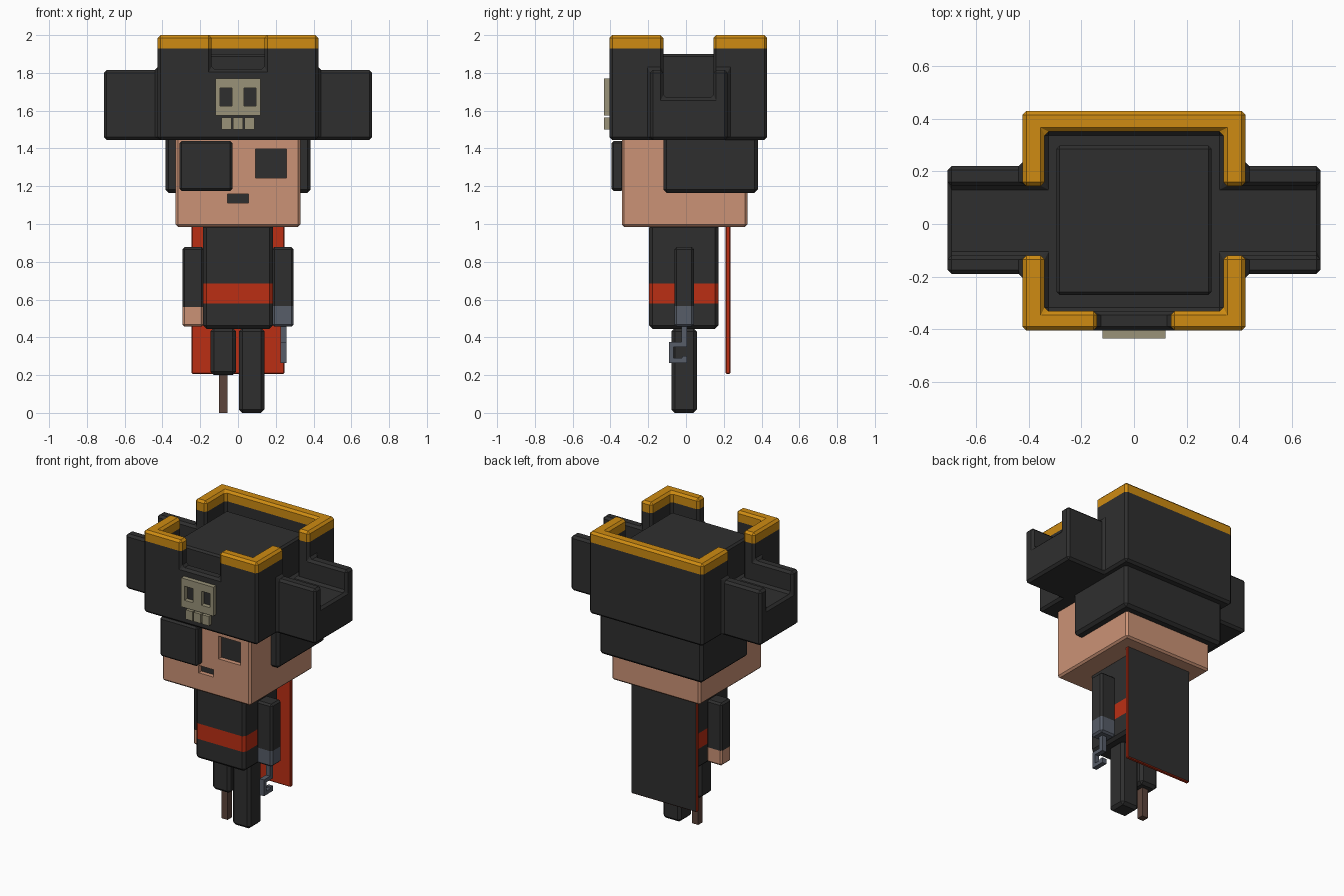
import bpy, bmesh, math
from mathutils import Vector

if "Cube" in bpy.data.objects:
    bpy.data.objects.remove(bpy.data.objects["Cube"])


def material(name, r, g, b):
    m = bpy.data.materials.new(name)
    m.diffuse_color = (r, g, b, 1)
    m.use_nodes = True
    m.node_tree.nodes["Principled BSDF"].inputs["Base Color"].default_value = m.diffuse_color
    return m


DARK = material("charcoal", 0.028, 0.028, 0.028)
SKIN = material("skin", 0.60, 0.29, 0.18)
GOLD = material("gold", 0.62, 0.26, 0.006)
RED = material("red", 0.50, 0.028, 0.007)
BONE = material("bone", 0.32, 0.29, 0.19)
STEEL = material("steel", 0.095, 0.11, 0.14)
WOOD = material("dark_wood", 0.11, 0.06, 0.045)


def edit(ob, fn):
    bm = bmesh.new()
    bm.from_mesh(ob.data)
    fn(bm)
    bm.to_mesh(ob.data)
    bm.free()


def bevel(ob, width):
    def fn(bm):
        bmesh.ops.dissolve_limit(bm, angle_limit=math.radians(1), verts=bm.verts, edges=bm.edges)
        sharp = [e for e in bm.edges if e.calc_face_angle(0) > 0.5]
        bmesh.ops.bevel(bm, geom=sharp, offset=width, segments=1, profile=0.5,
                        affect='EDGES', clamp_overlap=True)
    edit(ob, fn)


def boxes(name, mat, spans, width=0.0):
    """One object made of boxes, each given as (x0, x1, y0, y1, z0, z1)."""
    bm = bmesh.new()
    for x0, x1, y0, y1, z0, z1 in spans:
        for v in bmesh.ops.create_cube(bm, size=1)["verts"]:
            v.co = Vector((x0 if v.co.x < 0 else x1, y0 if v.co.y < 0 else y1, z0 if v.co.z < 0 else z1))
    me = bpy.data.meshes.new(name)
    bm.to_mesh(me)
    bm.free()
    me.materials.append(mat)
    ob = bpy.data.objects.new(name, me)
    bpy.context.collection.objects.link(ob)
    if width:
        bevel(ob, width)
    return ob


def boolean(ob, span, op='DIFFERENCE'):
    cutter = boxes("cutter", ob.data.materials[0], [span])
    mod = ob.modifiers.new("cut", 'BOOLEAN')
    mod.operation, mod.object, mod.solver = op, cutter, 'EXACT'
    bpy.context.view_layer.objects.active = ob
    bpy.ops.object.modifier_apply(modifier=mod.name)
    bpy.data.objects.remove(cutter)


def paint(ob, mat, rule, cuts=()):
    """Slice at the given heights, then colour the faces that meet the rule."""
    ob.data.materials.append(mat)
    slot = len(ob.data.materials) - 1

    def fn(bm):
        for z in cuts:
            bmesh.ops.bisect_plane(bm, geom=bm.verts[:] + bm.edges[:] + bm.faces[:],
                                   plane_co=(0, 0, z), plane_no=(0, 0, 1))
        bm.normal_update()
        for f in bm.faces:
            if rule(f.calc_center_median(), f.normal):
                f.material_index = slot
    edit(ob, fn)


# Head with recessed eye and mouth
head = boxes("head", SKIN, [(-0.33, 0.33, -0.34, 0.325, 0.985, 1.5)], 0.012)
boolean(head, (0.093, 0.257, -0.5, -0.31, 1.243, 1.397))
boolean(head, (-0.055, 0.055, -0.5, -0.31, 1.11, 1.16))
paint(head, DARK, lambda c, n: n.y < -0.9 and -0.33 < c.y < -0.2)
boxes("hair", DARK, [(-0.385, 0.385, -0.12, 0.38, 1.165, 1.5)], 0.018)
boxes("eye_patch", DARK, [(-0.31, -0.03, -0.395, -0.33, 1.175, 1.44)], 0.012)

# Hat: body and side brims, hollowed, with notches at the sides and front
hat = boxes("hat", DARK, [(-0.425, 0.425, -0.405, 0.43, 1.445, 2.0)])
boolean(hat, (-0.71, 0.71, -0.19, 0.22, 1.445, 1.815), 'UNION')
boolean(hat, (-0.34, 0.34, -0.332, 0.352, 1.67, 2.3))
boolean(hat, (-0.9, 0.9, -0.12, 0.145, 1.67, 2.3))
boolean(hat, (-0.14, 0.14, -0.6, -0.2, 1.82, 2.3))
bevel(hat, 0.015)
paint(hat, GOLD, lambda c, n: c.z > 1.93, [1.93])
boxes("hat_crown", DARK, [(-0.295, 0.295, -0.27, 0.298, 1.6, 1.9)], 0.012)

# Skull badge
badge = boxes("badge_skull", BONE, [(-0.12, 0.12, -0.435, -0.4, 1.575, 1.77)])
for s in (-1, 1):
    boolean(badge, (s * 0.0625 - 0.032, s * 0.0625 + 0.032, -0.5, -0.38, 1.625, 1.72))
boxes("badge_teeth", BONE, [(x - 0.026, x + 0.026, -0.435, -0.4, 1.5, 1.563) for x in (-0.061, 0, 0.061)])

# Torso with belt
torso = boxes("torso", DARK, [(-0.185, 0.185, -0.195, 0.172, 0.445, 1.0)], 0.018)
paint(torso, RED, lambda c, n: 0.58 < c.z < 0.685 and abs(n.z) < 0.5, [0.58, 0.685])

# Arms: bare hand on one side, hook on the other
for s, name, mat, z in ((-1, "hand_arm", SKIN, 0.56), (1, "hook_arm", STEEL, 0.565)):
    x = sorted((s * 0.18, s * 0.295))
    arm = boxes(name, DARK, [(x[0], x[1], -0.062, 0.042, 0.457, 0.878)], 0.012)
    paint(arm, mat, lambda c, n: c.z < z, [z])
boxes("hook", STEEL, [(0.225, 0.257, y0, y1, z0, z1) for y0, y1, z0, z1 in (
    (-0.025, 0.005, 0.35, 0.47), (-0.09, -0.025, 0.35, 0.375), (-0.09, -0.065, 0.29, 0.35),
    (-0.09, 0.005, 0.265, 0.29), (-0.02, 0.005, 0.29, 0.3))])

# Legs: one whole, one cut short on a wooden peg
boxes("leg", DARK, [(0.005, 0.14, -0.077, 0.057, 0.0, 0.45)], 0.018)
boxes("short_leg", DARK, [(-0.145, -0.01, -0.077, 0.057, 0.2, 0.45)], 0.018)
boxes("peg", WOOD, [(-0.1, -0.055, -0.033, 0.013, 0.0, 0.22)])

# Cape: red lining and edges, dark outside
cape = boxes("cape", RED, [(-0.245, 0.245, 0.21, 0.236, 0.207, 1.0)], 0.005)
paint(cape, DARK, lambda c, n: n.y > 0.9)
